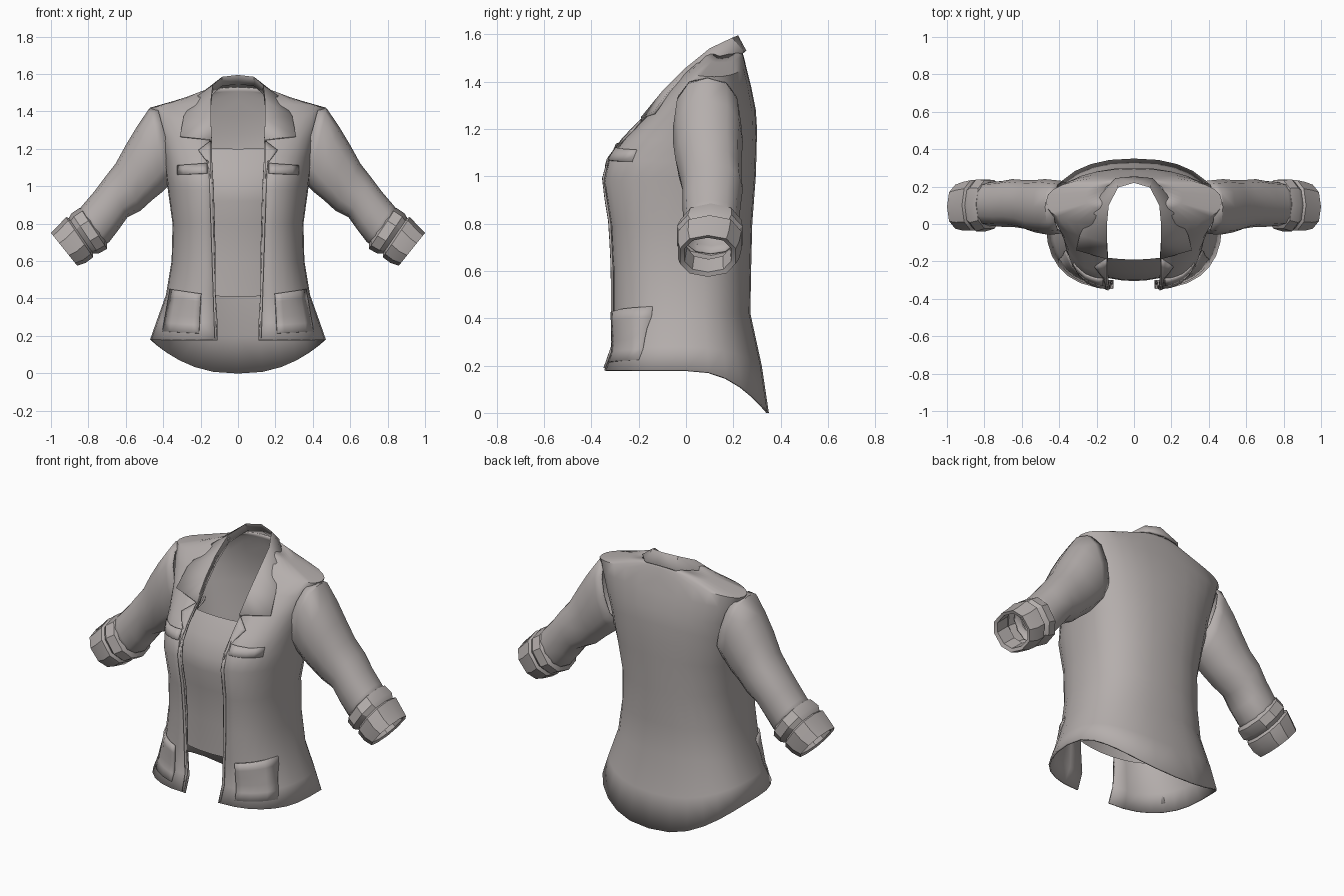
import bpy, math
from math import sin, cos, pi
from mathutils import Vector
from mathutils.bvhtree import BVHTree

if "Cube" in bpy.data.objects:
    bpy.data.objects.remove(bpy.data.objects["Cube"])

cloth = bpy.data.materials.new("warm_grey_cloth")
cloth.use_nodes = True
cloth.diffuse_color = (0.46, 0.425, 0.415, 1)
bsdf = cloth.node_tree.nodes["Principled BSDF"]
bsdf.inputs["Base Color"].default_value = cloth.diffuse_color
bsdf.inputs["Roughness"].default_value = 0.9


def sheet(name, rows, closed=False, thick=0.01, offset=-1, angle=40):
    """Loft rows of points into cloth, mirrored across x = 0."""
    n = len(rows[0])
    verts = [p for row in rows for p in row]
    faces = []
    for r in range(len(rows) - 1):
        for c in range(n if closed else n - 1):
            d = (c + 1) % n
            faces.append((r * n + c, r * n + d, (r + 1) * n + d, (r + 1) * n + c))
    mesh = bpy.data.meshes.new(name)
    mesh.from_pydata(verts, [], faces)
    mesh.materials.append(cloth)
    obj = bpy.data.objects.new(name, mesh)
    bpy.context.collection.objects.link(obj)
    bpy.ops.object.select_all(action="DESELECT")
    obj.select_set(True)
    bpy.context.view_layer.objects.active = obj
    bpy.ops.object.shade_smooth_by_angle(angle=math.radians(angle))
    obj.modifiers.new("Mirror", "MIRROR")
    if thick:
        solid = obj.modifiers.new("Thickness", "SOLIDIFY")
        solid.thickness, solid.offset = thick, offset
    return obj, BVHTree.FromPolygons(verts, faces)


def power(v, e):
    return max(v, 0) ** e


def quarters(zf, zs, zb, xf, w, yf, ys, yb, e=0.85, n=7):
    """One body row: front edge, round the side, to the back centre."""
    pts = []
    for i in range(n):
        a = i / n * pi / 2
        pts.append((xf + (w - xf) * power(sin(a), e),
                    ys + (yf - ys) * power(cos(a), e), zf + (zs - zf) * sin(a) ** 2))
    for i in range(n + 1):
        a = i / n * pi / 2
        x = 0 if i == n else w * power(cos(a), e)
        pts.append((x, ys + (yb - ys) * power(sin(a), e), zs + (zb - zs) * sin(a) ** 2))
    return pts


# Jacket body, hem to neck: heights front/side/back, edge x, half width, y front/side/back
body_rows = [
    (0.18, 0.18, 0.00, 0.11, 0.47, -0.345, 0.0, 0.35),
    (0.27, 0.28, 0.20, 0.11, 0.435, -0.31, 0.0, 0.32),
    (0.42, 0.42, 0.42, 0.12, 0.385, -0.31, 0.0, 0.272),
    (0.60, 0.60, 0.60, 0.12, 0.355, -0.31, 0.0, 0.275),
    (0.80, 0.80, 0.80, 0.125, 0.35, -0.32, 0.0, 0.28),
    (0.98, 0.98, 1.00, 0.13, 0.375, -0.35, 0.03, 0.295),
    (1.07, 1.06, 1.10, 0.135, 0.385, -0.33, 0.06, 0.298),
    (1.16, 1.15, 1.20, 0.14, 0.395, -0.26, 0.08, 0.30),
    (1.25, 1.26, 1.28, 0.14, 0.42, -0.17, 0.10, 0.295),
    (1.36, 1.36, 1.38, 0.145, 0.45, -0.08, 0.11, 0.275),
    (1.44, 1.42, 1.46, 0.145, 0.47, 0.0, 0.12, 0.255),
    (1.51, 1.48, 1.51, 0.14, 0.26, 0.08, 0.14, 0.243),
    (1.53, 1.515, 1.53, 0.13, 0.16, 0.12, 0.17, 0.235),
]
body, body_tree = sheet("jacket_body", [quarters(*r) for r in body_rows])


def ring(ox, oz, ix, iz, y0, y1, n=12, e=0.85):
    """Sleeve cross-section between an outer and an inner point."""
    outer, inner = Vector((ox, 0, oz)), Vector((ix, 0, iz))
    mid, half = (outer + inner) / 2, (outer - inner) / 2
    pts = []
    for i in range(n):
        a = 2 * pi * i / n
        c = math.copysign(power(abs(cos(a)), e), cos(a))
        s = math.copysign(power(abs(sin(a)), e), sin(a))
        pts.append(mid + half * c + Vector((0, (y0 + y1) / 2 - s * (y1 - y0) / 2, 0)))
    return pts


# Sleeves, shoulder to forearm
sleeve_rows = [
    (0.43, 1.42, 0.33, 1.05, -0.05, 0.23),
    (0.475, 1.415, 0.375, 1.00, -0.055, 0.235),
    (0.54, 1.32, 0.41, 0.965, -0.055, 0.24),
    (0.60, 1.22, 0.46, 0.925, -0.045, 0.235),
    (0.655, 1.12, 0.52, 0.87, -0.025, 0.235),
    (0.71, 1.05, 0.59, 0.835, -0.015, 0.24),
    (0.77, 0.97, 0.64, 0.765, -0.015, 0.23),
    (0.83, 0.90, 0.69, 0.70, -0.01, 0.225),
    (0.87, 0.85, 0.74, 0.67, -0.01, 0.22),
]
sheet("sleeve", [ring(*r) for r in sleeve_rows], closed=True, thick=0.008)

# Rolled cuffs: upper fold, groove, lower fold, then back inside
cuff_rows = [
    (0.83, 0.875, 0.70, 0.70, 0.0, 0.22),
    (0.845, 0.885, 0.70, 0.665, -0.03, 0.24),
    (0.89, 0.855, 0.745, 0.64, -0.045, 0.245),
    (0.905, 0.83, 0.775, 0.64, -0.025, 0.225),
    (0.92, 0.835, 0.775, 0.62, -0.04, 0.24),
    (0.965, 0.785, 0.815, 0.59, -0.04, 0.23),
    (1.00, 0.75, 0.86, 0.575, -0.03, 0.215),
    (0.985, 0.74, 0.865, 0.595, -0.01, 0.195),
    (0.92, 0.80, 0.80, 0.65, 0.0, 0.19),
]
sheet("rolled_cuff", [ring(*r, n=10) for r in cuff_rows], closed=True, thick=0, angle=30)

# Folded collar: outer edge, fold line, inner stand
fold = [(0.14, -0.19, 1.25), (0.145, -0.10, 1.36), (0.145, -0.005, 1.455),
        (0.135, 0.10, 1.54), (0.085, 0.195, 1.585), (0, 0.22, 1.595)]
outer = [(0.31, -0.14, 1.27), (0.29, -0.06, 1.375), (0.235, 0.05, 1.47),
         (0.175, 0.16, 1.515), (0.10, 0.245, 1.525), (0, 0.255, 1.53)]
stand = [(x * 1.01, y + 0.012, z - 0.05) for x, y, z in fold]
sheet("collar", [outer, fold, stand], thick=0.012)


def patch(name, corners, nx, nz, lift, thick=0.012):
    """Lay a four-cornered piece (x, z from bottom left) on the front of the body."""
    bl, br, tr, tl = [Vector((x, -1, z)) for x, z in corners]
    rows = []
    for j in range(nz + 1):
        v = j / nz
        row = []
        for i in range(nx + 1):
            p = bl.lerp(br, i / nx).lerp(tl.lerp(tr, i / nx), v)
            hit, normal, _, _ = body_tree.ray_cast(p, Vector((0, 1, 0)))
            out = -0.008 - lift * v
            row.append(hit + Vector((0, out, 0)) if hit else p + Vector((0, 0.8, 0)))
        rows.append(row)
    return sheet(name, rows, thick=thick)


# Lapels, pockets and pocket flaps
patch("lapel", [(0.145, 1.04), (0.165, 1.13), (0.21, 1.195), (0.145, 1.245)], 3, 5, 0.006)
patch("front_facing", [(0.115, 0.19), (0.125, 0.19), (0.155, 1.08), (0.14, 1.08)], 1, 10, 0)
patch("breast_pocket", [(0.165, 1.072), (0.325, 1.062), (0.325, 1.112), (0.165, 1.124)], 5, 2, 0.006)
patch("hip_pocket", [(0.21, 0.215), (0.405, 0.225), (0.365, 0.45), (0.20, 0.425)], 5, 5, 0.01)


# Undershirt front panel: height, half width, front y
shirt_rows = [(0.41, 0.36, -0.26), (0.60, 0.33, -0.265), (0.80, 0.325, -0.28),
              (0.92, 0.335, -0.305), (1.0, 0.345, -0.30), (1.10, 0.35, -0.26), (1.20, 0.35, -0.19)]


def shirt_row(z, w, yf, n=8):
    angles = [i / n * pi / 2 for i in range(n + 1)]
    return [(w * sin(a), yf * power(cos(a), 0.6), z + 0.02 * sin(a) ** 2) for a in angles]


sheet("undershirt_front", [shirt_row(*r) for r in shirt_rows], thick=0)
